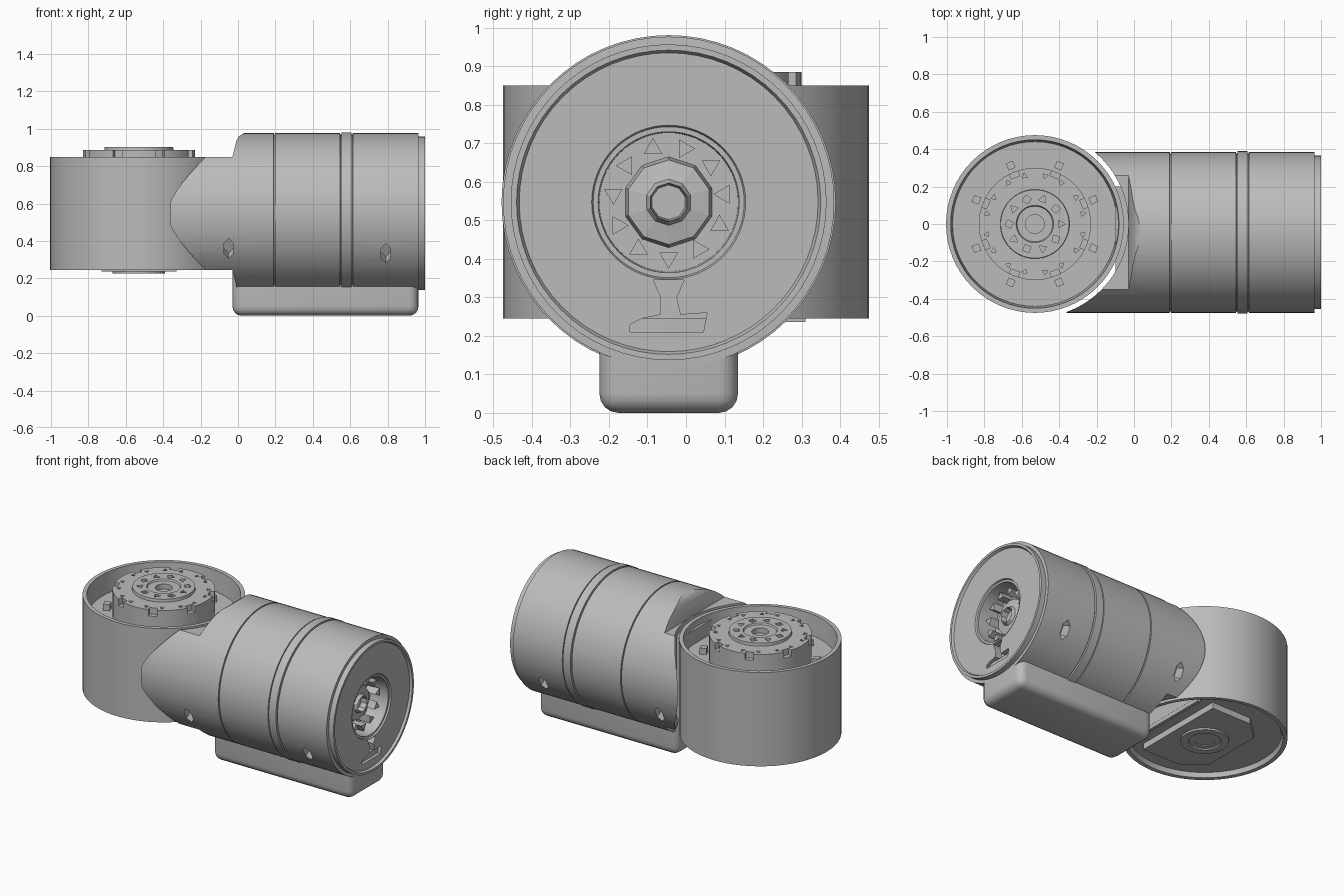
import bpy, bmesh
from math import sin, cos, pi, tau, radians
from mathutils import Matrix, Vector

if "Cube" in bpy.data.objects:
    bpy.data.objects.remove(bpy.data.objects["Cube"])

grey = bpy.data.materials.new("housing_grey")
grey.use_nodes = True
grey.diffuse_color = (0.5, 0.5, 0.5, 1)
grey.node_tree.nodes["Principled BSDF"].inputs["Base Color"].default_value = (0.5, 0.5, 0.5, 1)

MID_Z, BODY_Y, CUP_X = 0.547, -0.045, -0.53
ALONG_X = Matrix.Translation((0, BODY_Y, MID_Z)) @ Matrix.Rotation(pi / 2, 4, 'Y')
CUP = Matrix.Translation((CUP_X, 0, 0))


def make(name, bm, matrix=Matrix()):
    bmesh.ops.transform(bm, matrix=matrix, verts=bm.verts)
    bmesh.ops.recalc_face_normals(bm, faces=bm.faces)
    mesh = bpy.data.meshes.new(name)
    bm.to_mesh(mesh)
    bm.free()
    mesh.materials.append(grey)
    ob = bpy.data.objects.new(name, mesh)
    bpy.context.collection.objects.link(ob)
    return ob


def lathe(name, profile, matrix, sides=64):
    """Spin (radius, height) pairs about local z; zero radius makes a pole."""
    bm = bmesh.new()
    rings = []
    for r, h in profile:
        n = sides if r else 1
        rings.append([bm.verts.new((r * cos(tau * i / sides), r * sin(tau * i / sides), h))
                      for i in range(n)])
    for a, b in zip(rings, rings[1:]):
        for i in range(sides):
            j = (i + 1) % sides
            quad = [a[i % len(a)], a[j % len(a)], b[j % len(b)], b[i % len(b)]]
            bm.faces.new(list(dict.fromkeys(quad)))
    return make(name, bm, matrix)


def prism(name, outline, low, high, matrix=Matrix()):
    """Extrude a flat outline along local z."""
    bm = bmesh.new()
    face = bm.faces.new([bm.verts.new((x, y, low)) for x, y in outline])
    top = bmesh.ops.extrude_face_region(bm, geom=[face])["geom"]
    bmesh.ops.translate(bm, vec=(0, 0, high - low),
                        verts=[v for v in top if isinstance(v, bmesh.types.BMVert)])
    return make(name, bm, matrix)


def ngon(sides, rx, ry=None, turn=0):
    return [(rx * cos(tau * i / sides + turn), (ry or rx) * sin(tau * i / sides + turn))
            for i in range(sides)]


def rect(x0, x1, y0, y1):
    return [(x0, y0), (x1, y0), (x1, y1), (x0, y1)]


def cut(target, cutter):
    cutter.hide_render = True
    mod = target.modifiers.new("cut", 'BOOLEAN')
    mod.operation, mod.solver, mod.object = 'DIFFERENCE', 'EXACT', cutter
    bpy.context.view_layer.objects.active = target
    bpy.ops.object.modifier_apply(modifier=mod.name)
    bpy.data.objects.remove(cutter)


def smooth(ob):
    bpy.ops.object.select_all(action='DESELECT')
    ob.select_set(True)
    bpy.context.view_layer.objects.active = ob
    bpy.ops.object.shade_smooth_by_angle(angle=radians(30))


def spot(radius, angle):
    """Place around the upright housing's axis, local x pointing outward."""
    return CUP @ Matrix.Rotation(angle, 4, 'Z') @ Matrix.Translation((radius, 0, 0))


# Horizontal body: stepped shell with seam grooves, end rim and recessed opening
profile = [(0, -0.36), (0.43, -0.36)]
for seam in (0.195, 0.55, 0.61):
    r = 0.434 if seam == 0.61 else 0.43
    profile += [(r, seam - 0.004), (0.422, seam - 0.003), (0.422, seam + 0.003),
                (0.434 if seam == 0.55 else 0.43, seam + 0.004)]
profile += [(0.43, 0.965), (0.41, 0.966), (0.41, 1.0), (0.395, 1.0), (0.388, 0.985),
            (0.2, 0.985), (0.196, 0.975), (0.183, 0.975), (0.18, 0.85), (0, 0.85)]
body = lathe("main_body", profile, ALONG_X)

# Saddle clearance and the two stepped shoulders of the body
cut(body, prism("saddle_cutter", ngon(96, 0.5), 0, 1.2, CUP))
shoulder = [(-0.6, 0.303), (-0.03, 0.303), (-0.008, 0.39), (0.005, 0.412),
            (0.035, 0.432), (0.035, 0.6), (-0.6, 0.6)]
for side in (1, -1):
    upright = Matrix.Translation((0, 0, MID_Z)) @ Matrix.Rotation(pi / 2, 4, 'X')
    cut(body, prism("shoulder_cutter", [(x, side * z) for x, z in shoulder], -1, 1, upright))

# Pointed screw ports low on both flanks
for x, drop in ((-0.05, 26), (0.79, 30)):
    for angle in (180 + drop, -drop):
        a = radians(angle)
        out = Vector((0, cos(a), sin(a)))
        turn = Matrix((Vector((1, 0, 0)), out.cross(Vector((1, 0, 0))), out)).transposed().to_4x4()
        place = Matrix.Translation((x, BODY_Y, MID_Z)) @ turn
        cut(body, prism("port_cutter", ngon(6, 0.03, 0.06, pi / 6), 0.36, 0.5, place))

# Slots in the end face below the opening
end = Matrix.Translation((0, BODY_Y, 0)) @ Matrix(((0, 0, 1, 0), (1, 0, 0, 0), (0, 1, 0, 0), (0, 0, 0, 1)))
slot = [(-0.1, 0.21), (0.09, 0.21), (0.1, 0.26), (0.03, 0.255), (0.02, 0.3), (0.04, 0.345),
        (-0.04, 0.345), (-0.02, 0.3), (-0.02, 0.255), (-0.07, 0.245), (-0.1, 0.23)]
cut(body, prism("slot_cutter", slot, 0.94, 1.1, end))
smooth(body)

# Connector core and lugs inside the end opening
core = lathe("end_connector", [(0, 0.84), (0.12, 0.84), (0.11, 0.89), (0.06, 0.9),
                               (0.05, 0.92), (0.045, 0.88), (0, 0.88)], ALONG_X, 10)
for i in range(11):
    lug = Matrix.Rotation(tau * i / 11, 4, 'Z') @ Matrix.Translation((0.145, 0, 0))
    prism("end_connector_lug", ngon(3, 0.028, turn=i), 0.84, 0.93, ALONG_X @ lug)

# Rounded base rail under the body
bm = bmesh.new()
bmesh.ops.create_cube(bm, size=1)
size, centre = (0.995, 0.36, 0.245), (0.4675, BODY_Y, 0.1225)
bmesh.ops.transform(bm, matrix=Matrix.Translation(centre) @ Matrix.Diagonal((*size, 1)), verts=bm.verts)
edges = [e for e in bm.edges if min(v.co.z for v in e.verts) < 0.01]
bmesh.ops.bevel(bm, geom=edges, offset=0.05, segments=4, profile=0.5, affect='EDGES')
smooth(make("base_rail", bm))

# Upright housing: open cup with a central drum, stepped face and underside recess
housing = lathe("upright_housing", [
    (0, 0.275), (0.44, 0.275), (0.45, 0.246), (0.475, 0.245), (0.475, 0.85), (0.45, 0.85),
    (0.44, 0.72), (0.3, 0.72), (0.3, 0.885), (0.185, 0.885), (0.183, 0.903), (0.1, 0.903),
    (0.095, 0.893), (0.05, 0.893), (0.05, 0.86), (0, 0.86)], CUP)

# Underside cavity beside the body joint
arc = [(0.43 * cos(a), 0.43 * sin(a)) for a in [-0.78 + 1.56 * i / 12 for i in range(13)]]
cut(housing, prism("cavity_cutter", arc, 0.2, 0.38, CUP))

# Notches on the drum edge, lugs around it, and rings of small holes
for i in range(8):
    a = tau * (i + 0.5) / 8
    cut(housing, prism("notch_cutter", rect(-0.02, 0.05, -0.025, 0.025), 0.845, 1, spot(0.29, a)))
    prism("floor_lug", rect(-0.02, 0.02, -0.02, 0.02), 0.7, 0.76, spot(0.338, a))
    for k in (-0.18, 0.18):
        cut(housing, prism("hole_cutter", ngon(3, 0.016, turn=i), 0.865, 1, spot(0.262, a + k)))
for i in range(10):
    cut(housing, prism("inner_hole_cutter", ngon(3 + i % 2, 0.024, turn=i), 0.875, 1,
                       spot(0.138, tau * i / 10)))
smooth(housing)

# Underside mounting plate, hub ring and rib
prism("underside_plate", [(-0.2, -0.2), (-0.08, -0.31), (0.2, -0.31), (0.2, 0.31),
                          (-0.08, 0.31), (-0.2, 0.2)], 0.236, 0.3, CUP)
lathe("underside_hub", [(0, 0.29), (0.145, 0.29), (0.14, 0.225), (0.095, 0.225),
                        (0.09, 0.232), (0.06, 0.232), (0.05, 0.28), (0, 0.28)], CUP, 20)
prism("underside_rib", rect(0.285, 0.305, -0.3, 0.3), 0.25, 0.38, CUP)

# Joint block bridging the housing and the body
prism("joint_block", rect(-0.1, 0.02, -0.3, 0.2), 0.29, 0.81)
